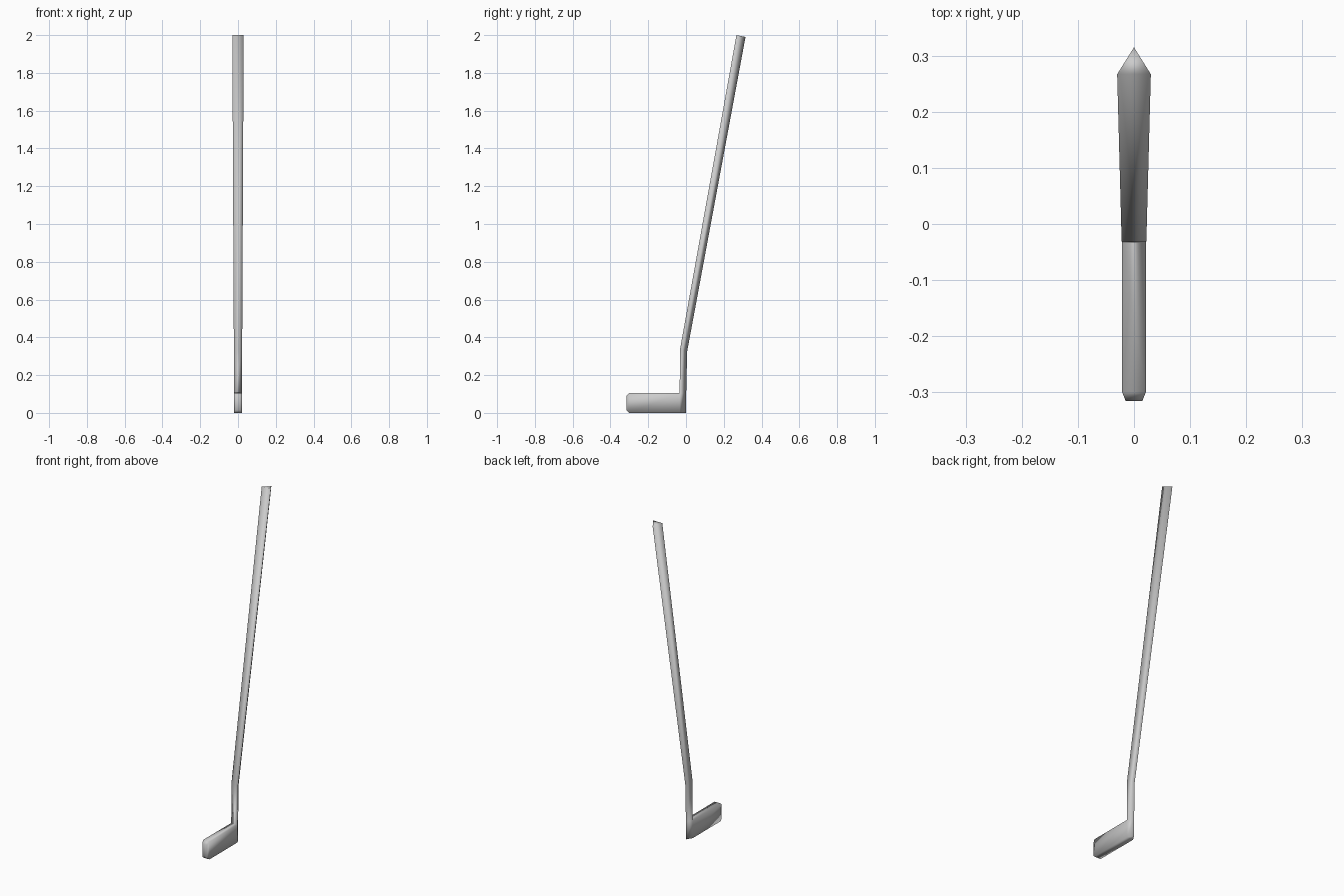
import bpy, bmesh

if "Cube" in bpy.data.objects:
    bpy.data.objects.remove(bpy.data.objects["Cube"])

bm = bmesh.new()

# Shaft: triangular sections (half width, front y, front z, back ridge y, back ridge z)
sections = [
    (0.021, -0.033, 0.0, 0.0, 0.0),
    (0.021, -0.034, 0.105, 0.001, 0.105),
    (0.022, -0.031, 0.34, 0.006, 0.325),
    (0.030, 0.267, 2.0, 0.315, 1.99),
]
rings = [[bm.verts.new(p) for p in ((-w, fy, fz), (w, fy, fz), (0, by, bz))]
         for w, fy, fz, by, bz in sections]
blade_root = None
for a, b in zip(rings, rings[1:]):
    for i in range(3):
        j = (i + 1) % 3
        f = bm.faces.new((a[i], a[j], b[j], b[i]))
        if blade_root is None:
            blade_root = f      # front face of the lowest segment
bm.faces.new(rings[0][::-1])
bm.faces.new(rings[-1])


# Blade: pull the front face forward, then taper the tip
def extrude_forward(face, y, inset_x, inset_z):
    new = bmesh.ops.extrude_discrete_faces(bm, faces=[face])["faces"][0]
    mid = new.calc_center_median()
    for v in new.verts:
        v.co.y = y
        v.co.x -= inset_x if v.co.x > 0 else -inset_x
        v.co.z -= inset_z if v.co.z > mid.z else -inset_z
    return new


tip = extrude_forward(blade_root, -0.3, 0, 0)
extrude_forward(tip, -0.315, 0.006, 0.015)

bmesh.ops.recalc_face_normals(bm, faces=bm.faces)
for f in bm.faces:
    f.smooth = True

mesh = bpy.data.meshes.new("stick")
bm.to_mesh(mesh)
bm.free()
stick = bpy.data.objects.new("stick", mesh)
bpy.context.collection.objects.link(stick)
